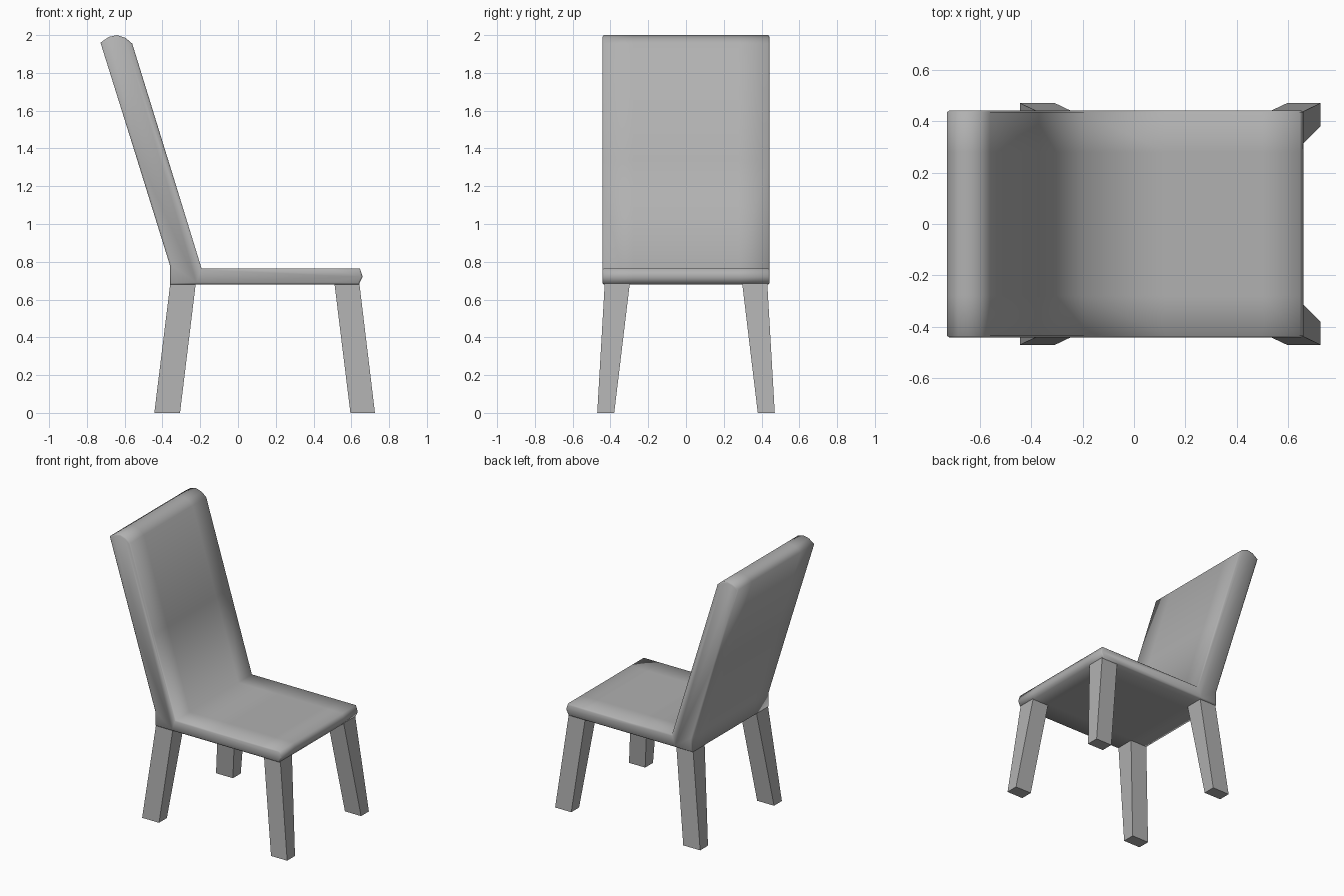
import bpy, bmesh

if "Cube" in bpy.data.objects:
    bpy.data.objects.remove(bpy.data.objects["Cube"])

# Dark grey finish for every part
grey = bpy.data.materials.new("dark_grey")
grey.diffuse_color = (0.44, 0.44, 0.44, 1)
grey.use_nodes = True
grey.node_tree.nodes["Principled BSDF"].inputs["Base Color"].default_value = grey.diffuse_color


def make_object(name, bm, smooth=False):
    bmesh.ops.recalc_face_normals(bm, faces=bm.faces[:])
    mesh = bpy.data.meshes.new(name)
    bm.to_mesh(mesh)
    bm.free()
    mesh.materials.append(grey)
    for p in mesh.polygons:
        p.use_smooth = smooth
    obj = bpy.data.objects.new(name, mesh)
    bpy.context.collection.objects.link(obj)
    return obj


# Padded shell: one L-shaped side profile (x, z) swept across the width
profile = [(-0.36, 0.68), (-0.22, 0.68), (0.50, 0.68), (0.64, 0.68),
           (0.66, 0.72), (0.645, 0.765), (0.50, 0.765), (0.12, 0.765),
           (-0.193, 0.765), (-0.37, 1.34), (-0.56, 1.955),
           (-0.595, 1.985), (-0.64, 2.0), (-0.685, 1.99), (-0.728, 1.96),
           (-0.54, 1.36), (-0.36, 0.78)]
stations = [-0.435, -0.28, 0.28, 0.435]

bm = bmesh.new()
rings = [[bm.verts.new((x, y, z)) for x, z in profile] for y in stations]
n = len(profile)
for a, b in zip(rings, rings[1:]):
    for i in range(n):
        j = (i + 1) % n
        bm.faces.new((a[i], a[j], b[j], b[i]))
caps = [bm.faces.new(rings[0]), bm.faces.new(rings[-1])]
bmesh.ops.recalc_face_normals(bm, faces=bm.faces[:])
# Softened side edges
bmesh.ops.inset_individual(bm, faces=caps, thickness=0.01, depth=0.007)
make_object("seat_and_backrest", bm, smooth=True)


# Splayed, tapered legs: x and y ranges at the floor and at the seat
def leg(name, x_floor, x_seat, side):
    bm = bmesh.new()
    loops = []
    for xs, ys, z in ((x_floor, (0.38, 0.47), 0.0), (x_seat, (0.297, 0.43), 0.69)):
        corners = ((xs[0], ys[0]), (xs[1], ys[0]), (xs[1], ys[1]), (xs[0], ys[1]))
        loops.append([bm.verts.new((x, side * y, z)) for x, y in corners])
    low, top = loops
    bm.faces.new(low)
    bm.faces.new(top)
    for i in range(4):
        j = (i + 1) % 4
        bm.faces.new((low[i], low[j], top[j], top[i]))
    make_object(name, bm)


for side, label in ((-1, "right"), (1, "left")):
    leg("front_leg_" + label, (0.595, 0.725), (0.51, 0.642), side)
    leg("back_leg_" + label, (-0.443, -0.307), (-0.358, -0.223), side)
